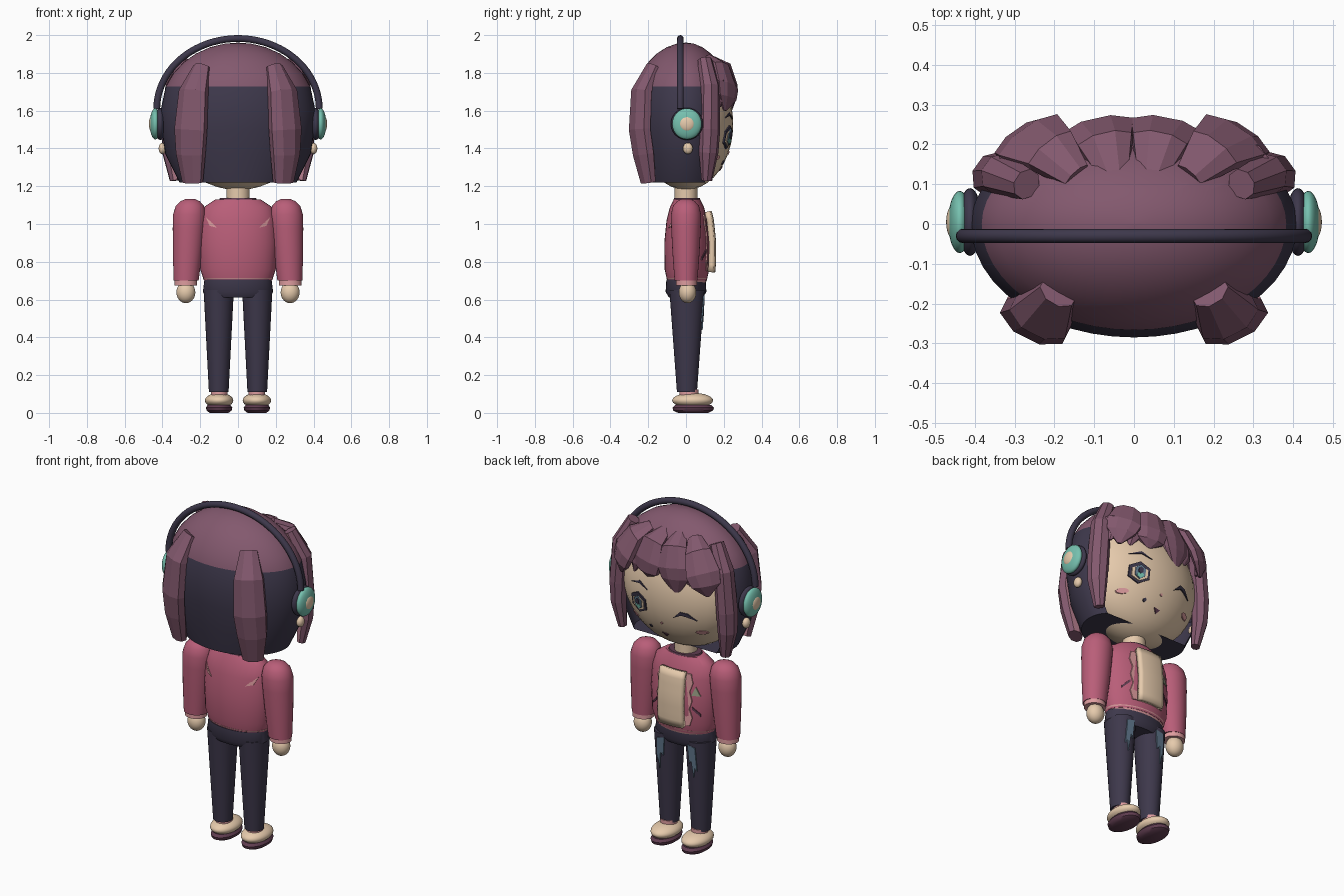
import bpy, bmesh, math
from mathutils import Vector

cube = bpy.data.objects.get("Cube")
if cube:
    bpy.data.objects.remove(cube)


def material(name, *srgb):
    m = bpy.data.materials.new(name)
    color = [c ** 2.2 for c in srgb] + [1]
    m.use_nodes = True
    m.diffuse_color = color
    m.node_tree.nodes["Principled BSDF"].inputs["Base Color"].default_value = color
    return m


SKIN = material("skin cream", .9, .79, .67)
HAIR = material("plum hair", .51, .35, .43)
SHINE = material("rose hair shine", .72, .5, .56)
NAVY = material("dark navy", .25, .23, .3)
JACKET = material("raspberry cloth", .72, .37, .47)
TRIM = material("pale pink trim", .87, .61, .62)
TEAL = material("mint teal", .46, .75, .68)
SLATE = material("slate blue", .38, .47, .55)
SOLE = material("dark plum", .38, .25, .32)
SAGE = material("sage", .62, .64, .54)
SIDES = (("left", 1), ("right", -1))


def finish(name, bm, mats, smooth=True):
    bmesh.ops.recalc_face_normals(bm, faces=bm.faces)
    mesh = bpy.data.meshes.new(name)
    bm.to_mesh(mesh)
    bm.free()
    for m in mats:
        mesh.materials.append(m)
    ob = bpy.data.objects.new(name, mesh)
    bpy.context.collection.objects.link(ob)
    if smooth:
        bpy.ops.object.select_all(action="DESELECT")
        ob.select_set(True)
        bpy.context.view_layer.objects.active = ob
        bpy.ops.object.shade_smooth_by_angle(angle=math.radians(40))
    return ob


def skin_rings(rings):
    """Join equal rings of points into a closed tube."""
    bm = bmesh.new()
    rows = [[bm.verts.new(p) for p in ring] for ring in rings]
    n = len(rows[0])
    for a, b in zip(rows, rows[1:]):
        for i in range(n):
            j = (i + 1) % n
            f = bm.faces.new((a[i], a[j], b[j], b[i]))
            f.tag = True
            f.material_index = 0
    bm.faces.new(rows[0])
    bm.faces.new(rows[-1])
    return bm


def oval(cx, cy, z, rx, ry, n=32):
    turn = [math.tau * i / n for i in range(n)]
    return [(cx + rx * math.cos(a), cy + ry * math.sin(a), z) for a in turn]


def loft(name, mat, levels):
    return finish(name, skin_rings([oval(*lv) for lv in levels]), [mat])


def ball(name, mat, center, radii):
    bm = bmesh.new()
    bmesh.ops.create_uvsphere(bm, u_segments=32, v_segments=20, radius=1)
    for v in bm.verts:
        v.co = [c + r * p for c, r, p in zip(center, radii, v.co)]
    return finish(name, bm, [mat])


def strand(name, path, shine=(), sides=8):
    """Faceted hair lock; path rows are x, y, z, half width, half thickness."""
    pts = [Vector(p[:3]) for p in path]
    rings = []
    for i, row in enumerate(path):
        along = (pts[min(i + 1, len(pts) - 1)] - pts[max(i - 1, 0)]).normalized()
        out = Vector((pts[i].x * .5, pts[i].y, (pts[i].z - 1.6) * .5))
        wide = along.cross(out).normalized()
        out = wide.cross(along)
        turn = [math.tau * (k + .5) / sides for k in range(sides)]
        rings.append([pts[i] + wide * row[3] * math.cos(a) - out * row[4] * math.sin(a) for a in turn])
    bm = skin_rings(rings)
    for k, f in enumerate(bm.faces):
        if f.tag and k % sides in shine:
            f.material_index = 1
    return finish(name, bm, [HAIR, SHINE], smooth=False)


def plate(name, mat, outline, surface, lift=.005, side=1):
    """Thin decal cut from an x-z outline and laid on a surface."""
    bm = bmesh.new()
    front, back = [[bm.verts.new((x, surface(x, z, side) + side * d, z)) for x, z in outline]
                   for d in (lift, lift - .008)]
    bm.faces.new(front)
    bm.faces.new(back)
    for i in range(len(front)):
        j = i - 1
        bm.faces.new((front[j], front[i], back[i], back[j]))
    return finish(name, bm, [mat], smooth=False)


def disc(cx, cz, rx, rz, n=6):
    return [(cx + rx * math.sin(math.tau * i / n), cz + rz * math.cos(math.tau * i / n)) for i in range(n)]


def bulge(x, r):
    return math.sqrt(max(0, 1 - (x / r) ** 2))


def face_y(x, z, side=1):
    return .25 * math.sqrt(max(0, 1 - (x / .37) ** 2 - ((z - 1.53) / .35) ** 2))


# Head, neck and ears
ball("head", SKIN, (0, 0, 1.53), (.37, .25, .35))
loft("neck", SKIN, [(0, 0, z, .062, .06) for z in (1.1, 1.25)])

# Hair shell: plum crown over a dark undercut, open over the face
levels = [(1.22, .31, .235), (1.37, .385, .265), (1.5, .405, .28), (1.6, .41, .285)]
for deg in (21, 33, 45, 57, 69, 80, 89):
    a = math.radians(deg)
    levels.append((1.6 + .36 * math.sin(a), .41 * math.cos(a), .285 * math.cos(a)))
bm = skin_rings([oval(0, 0, z, rx, ry, 48) for z, rx, ry in levels])
for v in bm.verts:
    if v.co.y > 0:
        v.co.y *= .85
bmesh.ops.bisect_plane(bm, geom=bm.verts[:] + bm.edges[:] + bm.faces[:], plane_co=(0, .1, 0), plane_no=(0, 1, 0))
gone = []
for f in bm.faces:
    c = f.calc_center_median()
    f.material_index = int(c.z < 1.73)
    if c.z < 1.73 and c.y > .1:
        gone.append(f)
bmesh.ops.delete(bm, geom=gone, context="FACES")
finish("hair_shell", bm, [HAIR, NAVY])

# Back and side locks, and the fringe
for label, s in SIDES:
    strand(label + "_back_lock", [
        (s * .19, -.17, 1.83, .05, .04), (s * .235, -.235, 1.7, .085, .05), (s * .25, -.245, 1.5, .095, .05),
        (s * .25, -.225, 1.37, .085, .05), (s * .24, -.2, 1.22, .06, .035)], shine=(2,) if s > 0 else (0,))
    strand(label + "_side_lock", [
        (s * .27, .1, 1.87, .04, .035), (s * .335, .125, 1.73, .055, .05), (s * .355, .125, 1.5, .06, .05),
        (s * .355, .12, 1.38, .055, .045), (s * .335, .11, 1.23, .03, .025)], shine=(0,) if s > 0 else (2,))
fringe = [(-.26, 1.6, ()), (-.09, 1.57, (1,)), (.08, 1.63, ()), (.25, 1.6, (1,))]
for i, (c, tip, shine) in enumerate(fringe):
    y = .245 - abs(c) * .12
    strand("fringe_lock_%d" % i, [
        (c * .55, .12, 1.87, .04, .03), (c * .8, y - .03, 1.83, .075, .035),
        (c, y, 1.73, .1, .035), (c * 1.08, y, 1.67, .085, .03), (c * 1.1, y - .01, tip, .012, .008)], shine)
for i in range(6):
    c = -.3 + .12 * i
    y = .23 - abs(c) * .18
    strand("fringe_tip_%d" % i, [
        (c, y, 1.76, .06, .025), (c, y + .005, 1.68, .05, .025), (c + .015, y, 1.62, .008, .008)], sides=6)

# Headphones
curve = bpy.data.curves.new("headband", "CURVE")
curve.dimensions = "3D"
curve.bevel_depth = .018
curve.use_fill_caps = True
line = curve.splines.new("POLY")
line.points.add(40)
for i, p in enumerate(line.points):
    a = math.pi * i / 40
    p.co = (.43 * math.cos(a), -.03, 1.61 + .372 * math.sin(a), 1)
curve.materials.append(NAVY)
bpy.context.collection.objects.link(bpy.data.objects.new("headband", curve))
for label, s in SIDES:
    ball(label + "_ear_cushion", NAVY, (s * .412, .005, 1.53), (.03, .085, .085))
    ball(label + "_ear_cup", TEAL, (s * .438, .005, 1.53), (.029, .078, .082))
    ball(label + "_ear_cap", SKIN, (s * .455, .005, 1.53), (.017, .042, .042))
    ball(label + "_earring", SKIN, (s * .4, .01, 1.4), (.02, .026, .03))

# Face: one open eye, one wink, brow, cheeks, nose and mouth
ex, ez = .15, 1.46
plate("eye_outline", NAVY, disc(ex, ez, .066, .062), face_y, .007)
plate("eye_white", SKIN, disc(ex, ez - .005, .05, .044), face_y, .01)
plate("iris", SLATE, disc(ex, ez, .032, .042), face_y, .013)
plate("iris_glow", TEAL, disc(ex, ez - .02, .02, .016), face_y, .015)
plate("pupil", NAVY, disc(ex, ez + .008, .014, .02), face_y, .017)
plate("brow", NAVY, [(.08, 1.555), (.14, 1.575), (.21, 1.56), (.14, 1.59)], face_y)
plate("wink", NAVY, [(-.08, 1.43), (-.13, 1.455), (-.16, 1.45), (-.21, 1.43),
                     (-.165, 1.47), (-.125, 1.475)], face_y, .006)
for label, s in SIDES:
    plate(label + "_cheek", TRIM, disc(s * .215, 1.35, .03, .014, 8), face_y)
plate("mouth", SOLE, [(-.02, 1.3), (.02, 1.305), (0, 1.28)], face_y)
plate("nose", TRIM, disc(0, 1.375, .008, .008), face_y)
plate("beauty_mark", NAVY, disc(.09, 1.325, .01, .01), face_y)

# Jacket body, hem and collar
torso = [(.7, .18, .105), (.76, .2, .118), (.9, .207, .12), (1.02, .2, .108), (1.09, .18, .09), (1.13, .12, .07)]
loft("jacket", JACKET, [(0, .005, *lv) for lv in torso])
loft("hem", TRIM, [(0, .005, .69, .172, .1), (0, .005, .715, .187, .109)])
loft("collar", SOLE, [(0, .005, 1.115, .105, .075), (0, .005, 1.138, .095, .068)])


def torso_y(x, z, side=1):
    for (z0, a0, b0), (z1, a1, b1) in zip(torso, torso[1:]):
        if z0 <= z <= z1:
            t = (z - z0) / (z1 - z0)
            return .005 + side * (b0 + (b1 - b0) * t) * bulge(x, a0 + (a1 - a0) * t)
    return .1 * side


# Shirt panel and jacket markings
bm = bmesh.new()
bmesh.ops.create_grid(bm, x_segments=8, y_segments=8, size=1)
for v in bm.verts:
    x, z = v.co.x * .078, .905 + v.co.y * .16
    v.co = (x, torso_y(x, z) + .02, z)
panel = finish("shirt_panel", bm, [SKIN])
solid = panel.modifiers.new("thickness", "SOLIDIFY")
solid.thickness = .03
solid.offset = 0
for label, s in SIDES:
    zigzag = [(s * (.1 + .015 * (i % 2)), .75 + .05 * i) for i in range(7)]
    plate(label + "_panel_trim", TRIM, [(s * .07, .75)] + zigzag + [(s * .07, 1.05)], torso_y, .006)
    plate(label + "_slash", SOLE, [(s * .155, .81), (s * .115, .85), (s * .115, .865), (s * .155, .825)], torso_y)
    plate(label + "_back_mark", TRIM, [(s * .17, 1.035), (s * .15, .99), (s * .11, .98),
                                       (s * .135, 1.005)], torso_y, .005, -1)
plate("chest_triangle", SAGE, [(-.155, .93), (-.11, .93), (-.13, .98)], torso_y)


def leg_y(x, z, side=1):
    t = (z - .1) / .55
    return .005 + (.053 + .04 * t) * bulge(abs(x) - .102, .052 + .028 * t)


# Arms, hands, legs and shoes
loft("hips", NAVY, [(0, 0, .61, .165, .09), (0, 0, .64, .186, .108), (0, 0, .705, .178, .104)])
for label, s in SIDES:
    arm = [(1.132, .025), (1.12, .052), (1.095, .075), (1.05, .087), (.98, .085), (.85, .078), (.7, .066)]
    loft(label + "_sleeve", JACKET, [(s * (.257 + (1.05 - z) * .05), 0, z, r, r * .92) for z, r in arm])
    loft(label + "_cuff", TRIM, [(s * .276, .003, z, .06, .056) for z in (.675, .72)])
    ball(label + "_hand", SKIN, (s * .276, .008, .638), (.05, .046, .057))
    loft(label + "_leg", NAVY, [(s * .102, .005, .11, .052, .053), (s * .102, .005, .65, .08, .093)])
    plate(label + "_leg_patch", SLATE, [
        (s * .075, .63), (s * .085, .52), (s * .1, .54), (s * .11, .44),
        (s * .12, .5), (s * .13, .48), (s * .125, .62)], leg_y, .006)
    loft(label + "_sock", TRIM, [(s * .1, .015, z, .044, .05) for z in (.07, .125)])
    ball(label + "_shoe", SKIN, (s * .1, .035, .066), (.075, .108, .04))
    loft(label + "_sole", SOLE, [(s * .1, .038, 0, .05, .08), (s * .1, .038, .012, .066, .105),
                                 (s * .1, .038, .028, .07, .11), (s * .1, .038, .042, .06, .095)])
